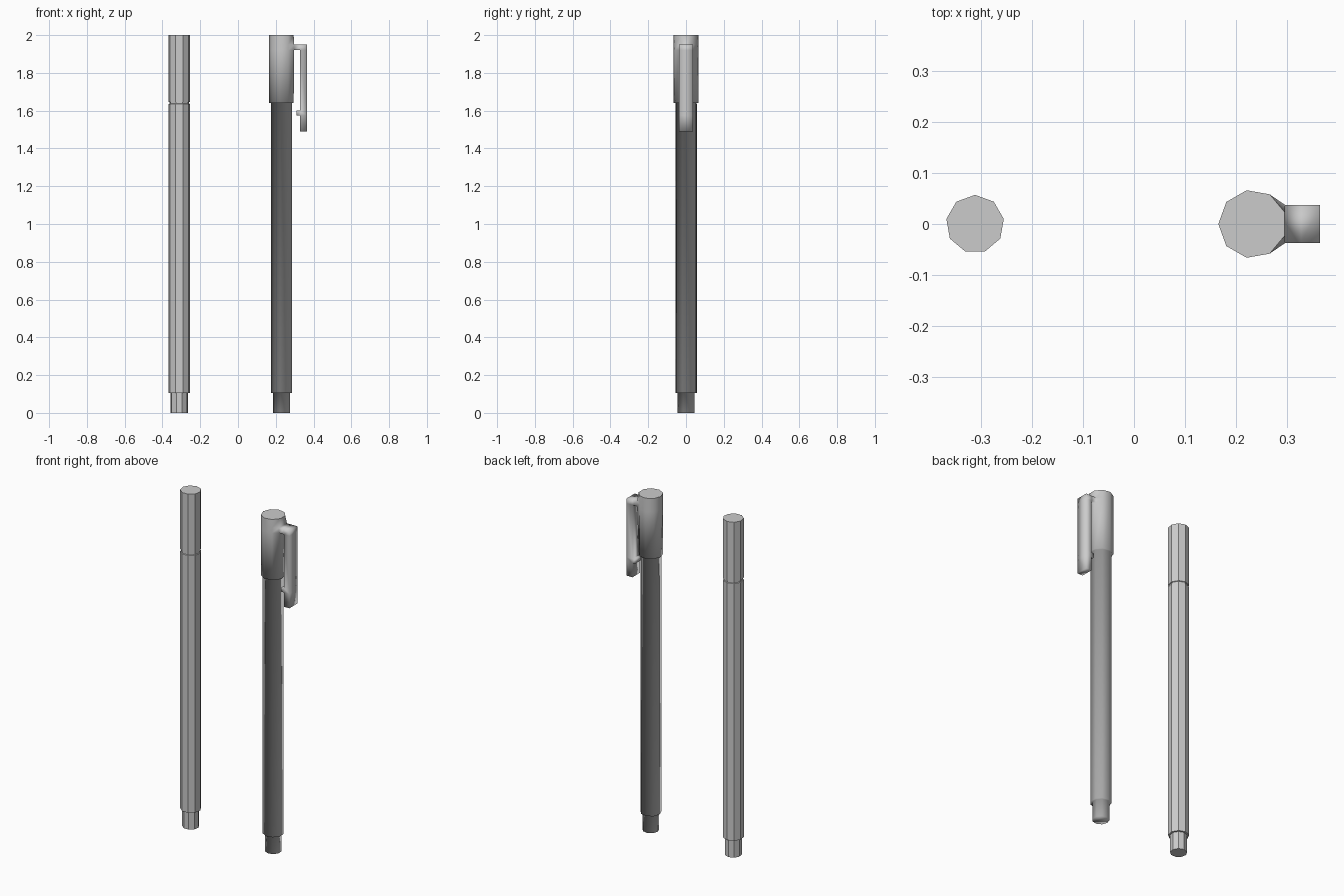
import bpy, bmesh, math

if "Cube" in bpy.data.objects:
    bpy.data.objects.remove(bpy.data.objects["Cube"])

SIDES = 9


def lathe(bm, cx, rings, start):
    """Stack nine-sided rings (radius, z) into a closed solid; returns rings of verts and the top face."""
    loops = []
    for r, z in rings:
        loops.append([bm.verts.new((cx + r * math.cos(start + math.tau * i / SIDES),
                                    r * math.sin(start + math.tau * i / SIDES), z))
                      for i in range(SIDES)])
    for a, b in zip(loops, loops[1:]):
        for i in range(SIDES):
            j = (i + 1) % SIDES
            bm.faces.new((a[i], a[j], b[j], b[i]))
    bm.faces.new(loops[0][::-1])
    top = bm.faces.new(loops[-1])
    return loops, top


def extrude_to(bm, face, axis, value):
    """Extrude one face and place it flat at a coordinate on the given axis."""
    new = bmesh.ops.extrude_discrete_faces(bm, faces=[face])["faces"][0]
    for v in new.verts:
        v.co[axis] = value
    bm.normal_update()
    return new


def pick_face(bm, axis, low, high):
    """Face whose normal points along -axis and whose centre lies in the box."""
    for f in bm.faces:
        c = f.calc_center_median()
        if f.normal[axis] < -0.9 and low[0] < c.x < high[0] and low[1] < c.z < high[1]:
            return f


def finish(bm, name):
    bmesh.ops.recalc_face_normals(bm, faces=bm.faces[:])
    mesh = bpy.data.meshes.new(name)
    bm.to_mesh(mesh)
    bm.free()
    obj = bpy.data.objects.new(name, mesh)
    bpy.context.collection.objects.link(obj)
    return obj


# Flat-shaded pen: end plug, barrel, narrow groove, cap
bm = bmesh.new()
lathe(bm, -0.311, [(0.046, 0), (0.046, 0.105), (0.057, 0.105), (0.057, 1.635),
                   (0.053, 1.637), (0.053, 1.645), (0.057, 1.647), (0.057, 2.0)],
      math.radians(90))
finish(bm, "faceted_pen")

# Smooth pen with a wider cap
bm = bmesh.new()
loops, top = lathe(bm, 0.232, [(0.046, 0), (0.046, 0.105), (0.057, 0.105), (0.057, 1.64),
                               (0.067, 1.64), (0.067, 1.92), (0.067, 1.95), (0.067, 2.0)],
                   math.pi)

# Flare the side panel of the cap out to the clip width
for ring in loops[5:7]:
    for i, y in ((4, -0.037), (5, 0.037)):
        ring[i].co.x, ring[i].co.y = 0.296, y
bm.normal_update()
panel = next(f for f in bm.faces
             if set(f.verts) == {loops[5][4], loops[5][5], loops[6][4], loops[6][5]})

# Clip arm, long hanging clip, and its inner nub
arm = extrude_to(bm, panel, 0, 0.327)
extrude_to(bm, arm, 0, 0.364)
under = pick_face(bm, 2, (0.33, 1.9), (0.36, 1.93))
for z in (1.60, 1.575, 1.49):
    under = extrude_to(bm, under, 2, z)
nub = pick_face(bm, 0, (0.32, 1.576), (0.34, 1.599))
extrude_to(bm, nub, 0, 0.31)

for f in bm.faces:
    f.smooth = True
top.smooth = False
finish(bm, "clip_pen")
